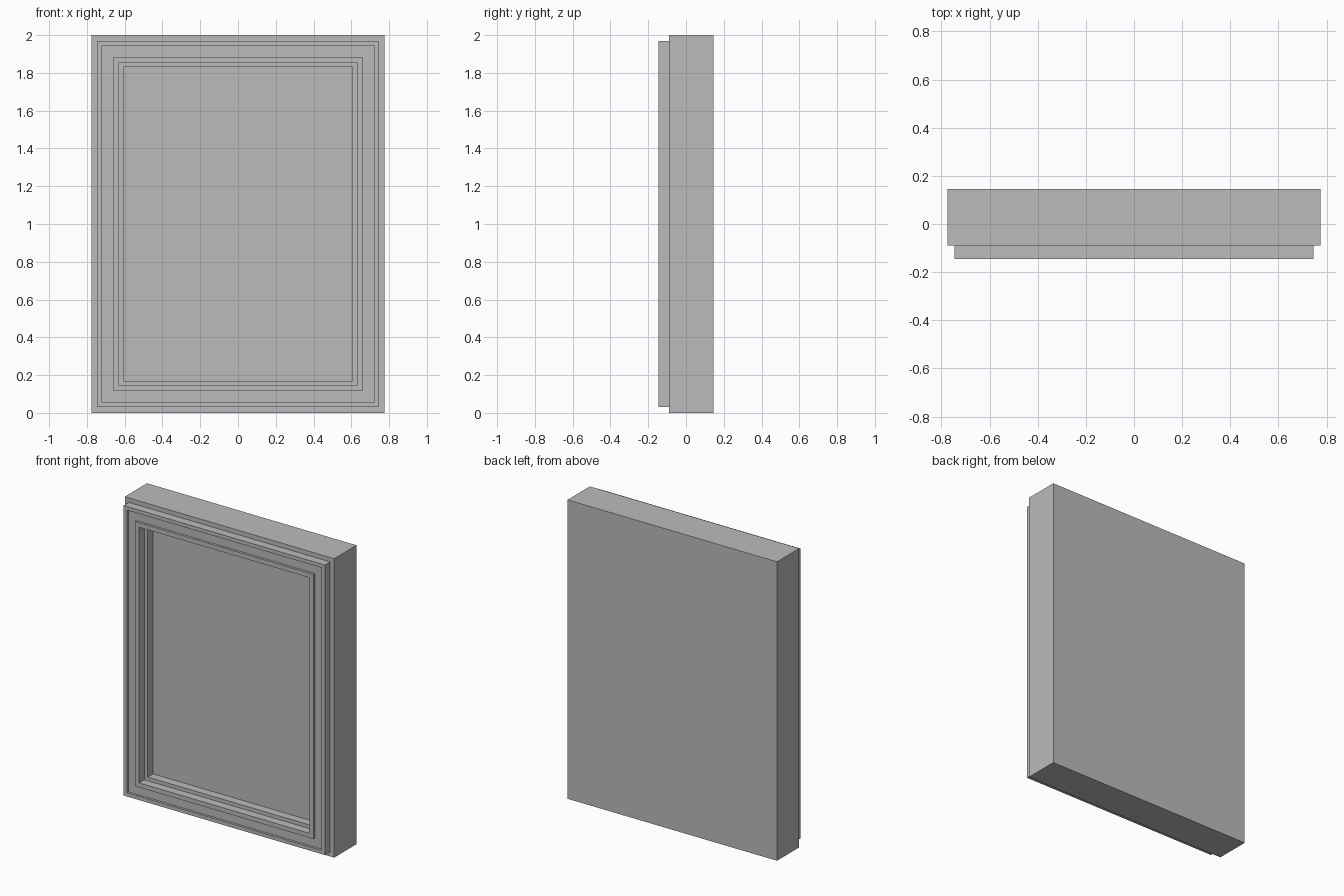
import bpy
import bmesh

cube = bpy.data.objects.get("Cube")
if cube:
    bpy.data.objects.remove(cube, do_unlink=True)

HALF_W, HEIGHT = 0.775, 2.0
BACK, CASE_FRONT, PANEL = 0.145, -0.09, -0.035
RIM, CHANNEL = -0.145, -0.13

grey = bpy.data.materials.new("plain grey")
color = (0.5, 0.5, 0.5, 1)
grey.diffuse_color = color
grey.use_nodes = True
grey.node_tree.nodes["Principled BSDF"].inputs["Base Color"].default_value = color


def sweep_frame(name, profile, cap_ends=False, closed=False):
    """Sweep a profile of (inset, y) points around the mitred rectangle."""
    bm = bmesh.new()
    rings = []
    for inset, y in profile:
        w, low, high = HALF_W - inset, inset, HEIGHT - inset
        corners = ((-w, low), (w, low), (w, high), (-w, high))
        rings.append([bm.verts.new((x, y, z)) for x, z in corners])
    pairs = list(zip(rings, rings[1:]))
    if closed:
        pairs.append((rings[-1], rings[0]))
    for a, b in pairs:
        for i in range(4):
            j = (i + 1) % 4
            bm.faces.new((a[i], a[j], b[j], b[i]))
    if cap_ends:
        bm.faces.new(rings[0])
        bm.faces.new(rings[-1])
    bmesh.ops.recalc_face_normals(bm, faces=bm.faces)
    mesh = bpy.data.meshes.new(name)
    bm.to_mesh(mesh)
    bm.free()
    mesh.materials.append(grey)
    obj = bpy.data.objects.new(name, mesh)
    bpy.context.collection.objects.link(obj)
    return obj


# Deep case with a recessed panel
sweep_frame("case_and_panel", [
    (0, BACK), (0, CASE_FRONT), (0.17, CASE_FRONT), (0.17, PANEL),
], cap_ends=True)

# Front moulding: outer rim, shallow channel, inner rim
sweep_frame("front_moulding", [
    (0.03, CASE_FRONT), (0.03, RIM), (0.055, RIM), (0.055, CHANNEL),
    (0.115, CHANNEL), (0.115, RIM), (0.145, RIM), (0.145, CASE_FRONT),
], closed=True)
